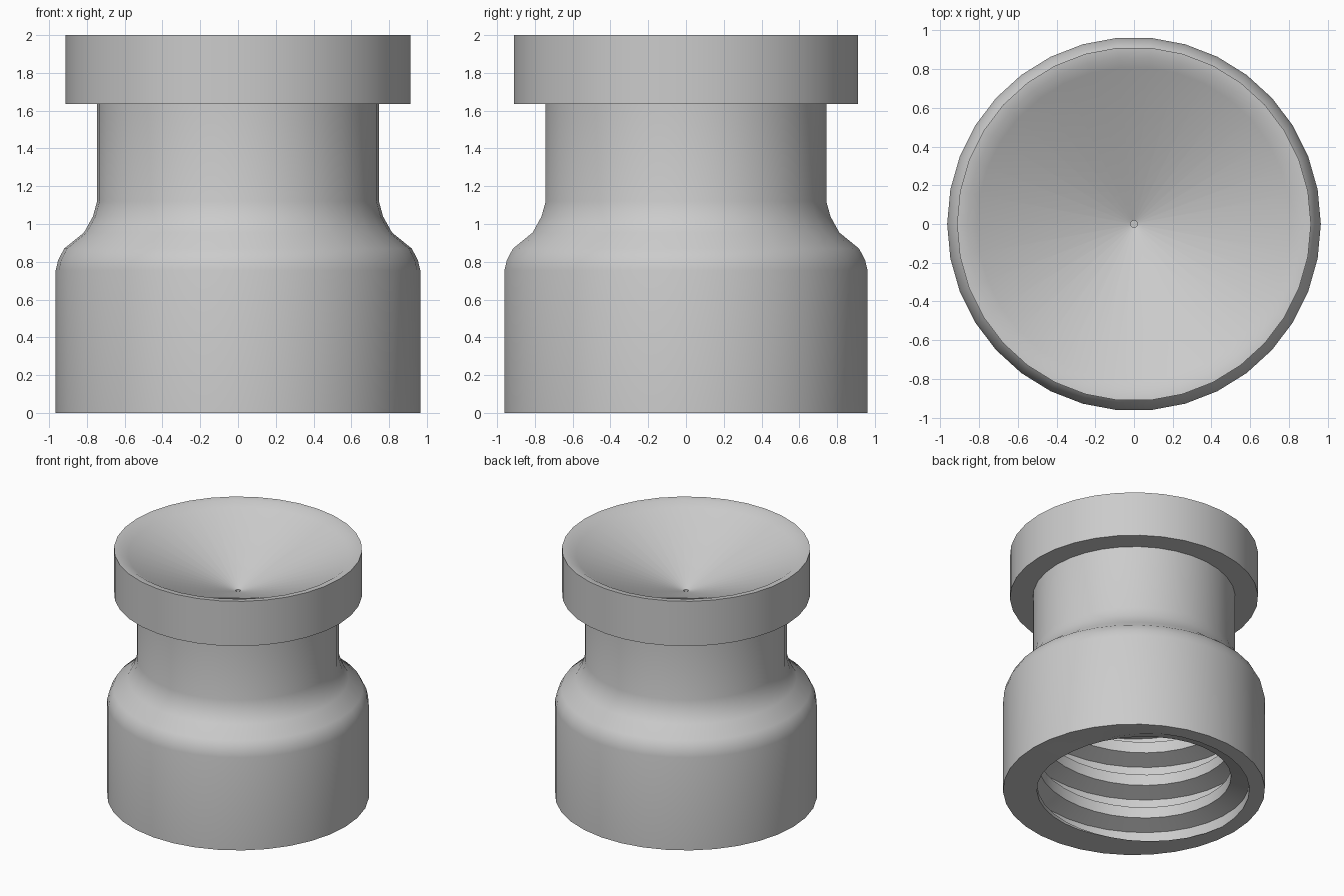
import bpy, bmesh
from math import sin, cos, pi

cube = bpy.data.objects.get("Cube")
if cube:
    bpy.data.objects.remove(cube)

SIDES = 34
PITCH, CREST, ROOT = 0.277, 0.715, 0.85
HOLE_TOP = 0.92

grey = bpy.data.materials.new("plain grey")
grey.use_nodes = True
grey.diffuse_color = (0.6, 0.6, 0.6, 1)
grey.node_tree.nodes["Principled BSDF"].inputs["Base Color"].default_value = (0.6, 0.6, 0.6, 1)


def ring(bm, radius, z, sides):
    return [bm.verts.new((radius * cos(2 * pi * i / sides), radius * sin(2 * pi * i / sides), z))
            for i in range(sides)]


def bridge(bm, low, high):
    n = len(low)
    for i in range(n):
        k = (i + 1) % n
        bm.faces.new((low[i], low[k], high[k], high[i]))


def lathe(bm, profile, sides):
    rings = [ring(bm, r, z, sides) for r, z in profile]
    for low, high in zip(rings, rings[1:]):
        bridge(bm, low, high)
    return rings


def finish(bm, name):
    bmesh.ops.remove_doubles(bm, verts=bm.verts, dist=0.0005)
    bmesh.ops.recalc_face_normals(bm, faces=bm.faces)
    mesh = bpy.data.meshes.new(name)
    bm.to_mesh(mesh)
    bm.free()
    mesh.materials.append(grey)
    obj = bpy.data.objects.new(name, mesh)
    bpy.context.collection.objects.link(obj)
    bpy.ops.object.select_all(action='DESELECT')
    obj.select_set(True)
    bpy.context.view_layer.objects.active = obj
    bpy.ops.object.shade_smooth_by_angle(angle=pi / 6)


# Thread shape over one turn: (height offset, radius)
THREAD = [(0.0, CREST), (0.09, CREST), (0.14, ROOT), (0.23, ROOT)]
STEPS = len(THREAD)


def thread_column(angle):
    """Points up the threaded wall at one angle, clamped to the hole."""
    start = 0.17 + PITCH * (angle - 1.25 * pi) / (2 * pi) - 2 * PITCH
    pts = [(start + turn * PITCH + dz, r) for turn in range(7) for dz, r in THREAD]
    out = []
    for j, (z, r) in enumerate(pts):
        # slide points outside the hole to where the wall crosses its end
        for limit, step in ((0, 1), (HOLE_TOP, -1)):
            if (z - limit) * step < 0:
                k = j
                while (pts[k][0] - limit) * step < 0:
                    k += step
                (za, ra), (zb, rb) = pts[k - step], pts[k]
                r = ra + (rb - ra) * (limit - za) / (zb - za)
                z = limit
        out.append((z, r))
    return out


# Body: outer wall, rounded shoulder and neck
bm = bmesh.new()
outer = lathe(bm, [(0.965, 0), (0.965, 0.755), (0.952, 0.81), (0.92, 0.87), (0.815, 0.955),
                   (0.768, 1.04), (0.746, 1.12), (0.746, 1.65)], SIDES)

# Helical threaded hole, joined to the bottom ring and closed at the top
cols = []
for i in range(SIDES):
    a = 2 * pi * i / SIDES
    cols.append([bm.verts.new((r * cos(a), r * sin(a), z)) for z, r in thread_column(a)])
last = len(cols[0]) - 1
for i in range(SIDES):
    shift = STEPS if i == SIDES - 1 else 0
    a, b = cols[i], cols[(i + 1) % SIDES]
    for j in range(last - shift):
        bm.faces.new((a[j], a[j + 1], b[j + 1 + shift], b[j + shift]))
bridge(bm, outer[0], [c[0] for c in cols])
bm.faces.new([c[last] for c in cols])
finish(bm, "threaded_body")

# Cap: flat underside, straight side, narrow lip, conical dish and a tiny centre pit
bm = bmesh.new()
cap = lathe(bm, [(0.914, 1.636), (0.914, 2), (0.862, 1.995), (0.81, 1.963),
                 (0.018, 1.662), (0.018, 1.642)], SIDES)
bm.faces.new(cap[0])
bm.faces.new(cap[-1])
finish(bm, "dished_cap")
